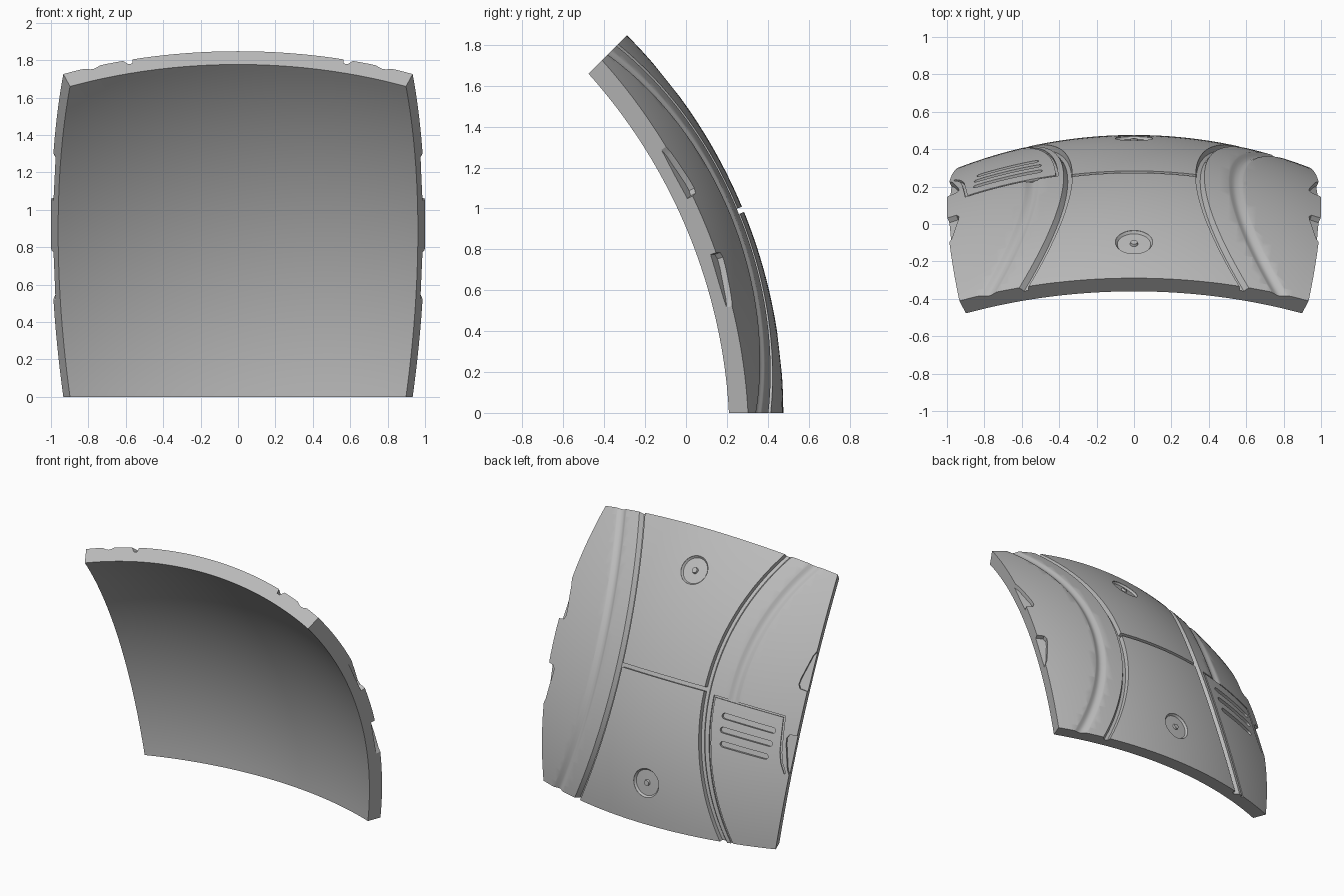
import bpy, bmesh
from math import radians, degrees, sin, cos, tan, pi, sqrt
from mathutils import Vector

if "Cube" in bpy.data.objects:
    bpy.data.objects.remove(bpy.data.objects["Cube"])

R = 2.613          # outer sphere radius
THICK = 0.1
CENTRE_Y = -2.137
HALF = 22.5        # half of the panel's angular size, degrees


def at(x, phi, h=0.0):
    """Point over the outer sphere: sideways x, elevation phi (degrees), height h."""
    k = (R + h) / R
    rho = sqrt(R * R - x * x)
    return Vector((x * k, CENTRE_Y + rho * cos(radians(phi)) * k, rho * sin(radians(phi)) * k))


def loft(name, rings):
    """Closed solid through a list of rings, capped at both ends."""
    bm = bmesh.new()
    rows = [[bm.verts.new(p) for p in ring] for ring in rings]
    n = len(rows[0])
    for a, b in zip(rows, rows[1:]):
        for i in range(n):
            j = (i + 1) % n
            bm.faces.new((a[i], a[j], b[j], b[i]))
    bm.faces.new(rows[0])
    bm.faces.new(rows[-1])
    bmesh.ops.recalc_face_normals(bm, faces=bm.faces)
    mesh = bpy.data.meshes.new(name)
    bm.to_mesh(mesh)
    bm.free()
    obj = bpy.data.objects.new(name, mesh)
    bpy.context.collection.objects.link(obj)
    return obj


cutters = []


def sweep(name, path, section):
    """Cutter following a path of (x, phi) with a section of (offset, height)."""
    flat = [Vector((x, R * radians(p))) for x, p in path]
    rings = []
    for i, p in enumerate(flat):
        t = (flat[min(i + 1, len(flat) - 1)] - flat[max(i - 1, 0)]).normalized()
        side = Vector((t.y, -t.x))
        ring = []
        for off, h in section:
            q = p + side * off
            ring.append(at(q.x, degrees(q.y / R), h))
        rings.append(ring)
    cutters.append(loft(name, rings))


def pocket(name, outline, depth):
    """Cutter sinking an outline of (x, phi) to a depth."""
    cutters.append(loft(name, [[at(x, p, h) for x, p in outline] for h in (0.05, -depth)]))


def box_section(w, depth):
    return [(-w, 0.05), (-w, -depth), (w, -depth), (w, 0.05)]


def line(a, b, n):
    return [(a[0] + (b[0] - a[0]) * i / n, a[1] + (b[1] - a[1]) * i / n) for i in range(n + 1)]


def bow(side, start, mid, spread, lo=-1.0, hi=46.0, n=36):
    """Curve bulging towards the middle of the panel."""
    phis = [lo + (hi - lo) * i / n for i in range(n + 1)]
    return [(side * (mid + spread * ((p - HALF) / HALF) ** 2), p) for p in phis]


# Shell: a square patch of a thick sphere
N = 40
rings = []
for j in range(N + 1):
    phi = 2 * HALF * j / N
    row = []
    for i in range(N + 1):
        u = tan(radians(HALF * (2 * i / N - 1))) * cos(radians(phi - HALF))
        row.append(R * u / sqrt(1 + u * u))
    rings.append([at(x, phi) for x in row] + [at(x, phi, -THICK) for x in reversed(row)])
panel = loft("curved_panel", rings)

# Seam across the middle section
sweep("middle_seam", line((-0.35, HALF - 0.1), (0.35, HALF - 0.1), 16), box_section(0.014, 0.03))

for side in (-1, 1):
    # Sharp groove beside the middle section
    groove = [(-0.02, 0.05), (-0.02, 0.0), (-0.014, -0.03), (0.008, -0.03), (0.026, 0.0), (0.026, 0.05)]
    sweep("side_groove", bow(side, 0, 0.35, 0.235), [(side * o, h) for o, h in groove])

    # Wide soft channel, stopping at the vent plate on the right side
    w, steps = 0.055, 10
    soft = [(-w, 0.05)]
    for i in range(steps + 1):
        s = 2 * i / steps - 1
        soft.append((w * s, 0.003 - 0.019 * (1 + cos(pi * s)) / 2))
    soft.append((w, 0.05))
    sweep("soft_channel", bow(side, 0, 0.545, 0.235, lo=21.7 if side < 0 else -1.0), soft)

    # Two tapered notches in the side edge
    for end in (-1, 1):
        notch = [(1.06, 3.4), (0.95, 3.7), (0.936, 4.3), (0.94, 5.3), (0.972, 9.2), (1.0, 10.8), (1.06, 11)]
        pocket("edge_notch", [(side * x, HALF + end * d) for x, d in notch], 0.03)

# Round recesses with a small centre pin
for phi in (38.6, 6.4):
    rings = []
    for r, h in ((0.1, 0.05), (0.1, -0.002), (0.09, -0.016), (0.022, -0.016), (0.018, -0.003)):
        turn = [2 * pi * i / 40 for i in range(40)]
        rings.append([at(r * cos(a), phi + degrees(r * sin(a) / R), h) for a in turn])
    cutters.append(loft("round_recess", rings))

# Vent plate outline
thin = box_section(0.006, 0.012)
sweep("plate_top_line", line((-0.41, 21.8), (-0.9, 21.4), 12), thin)
sweep("plate_inner_line", bow(-1, 0, 0.412, 0.235, hi=21.9, n=20), thin)
sweep("plate_outer_line", line((-0.896, 21.5), (-0.915, 15.8), 6) + line((-0.93, 14.2), (-0.96, 12.6), 3), thin)

# Three vent slots with rounded ends
for phi, x0, x1 in ((19.1, -0.86, -0.49), (17.0, -0.855, -0.495), (14.9, -0.84, -0.51)):
    r = 0.02
    outline = []
    for k in range(9):
        a = -pi / 2 + pi * k / 8
        outline.append((x1 - r + r * cos(a), phi + 0.2 + degrees(r * sin(a) / R)))
    for k in range(9):
        a = pi / 2 + pi * k / 8
        outline.append((x0 + r + r * cos(a), phi - 0.2 + degrees(r * sin(a) / R)))
    pocket("vent_slot", outline, 0.025)

# Cut every detail into the shell
bpy.ops.object.select_all(action='DESELECT')
bpy.context.view_layer.objects.active = panel
panel.select_set(True)
for cutter in cutters:
    cutter.hide_render = True
    mod = panel.modifiers.new(cutter.name, 'BOOLEAN')
    mod.operation = 'DIFFERENCE'
    mod.solver = 'EXACT'
    mod.object = cutter
    bpy.ops.object.modifier_apply(modifier=mod.name)
for cutter in cutters:
    bpy.data.objects.remove(cutter)

# Material and shading
grey = bpy.data.materials.new("plain_grey")
grey.use_nodes = True
colour = (0.5, 0.5, 0.5, 1.0)
grey.diffuse_color = colour
grey.node_tree.nodes["Principled BSDF"].inputs["Base Color"].default_value = colour
panel.data.materials.clear()
panel.data.materials.append(grey)
bpy.ops.object.shade_smooth_by_angle(angle=radians(25))
